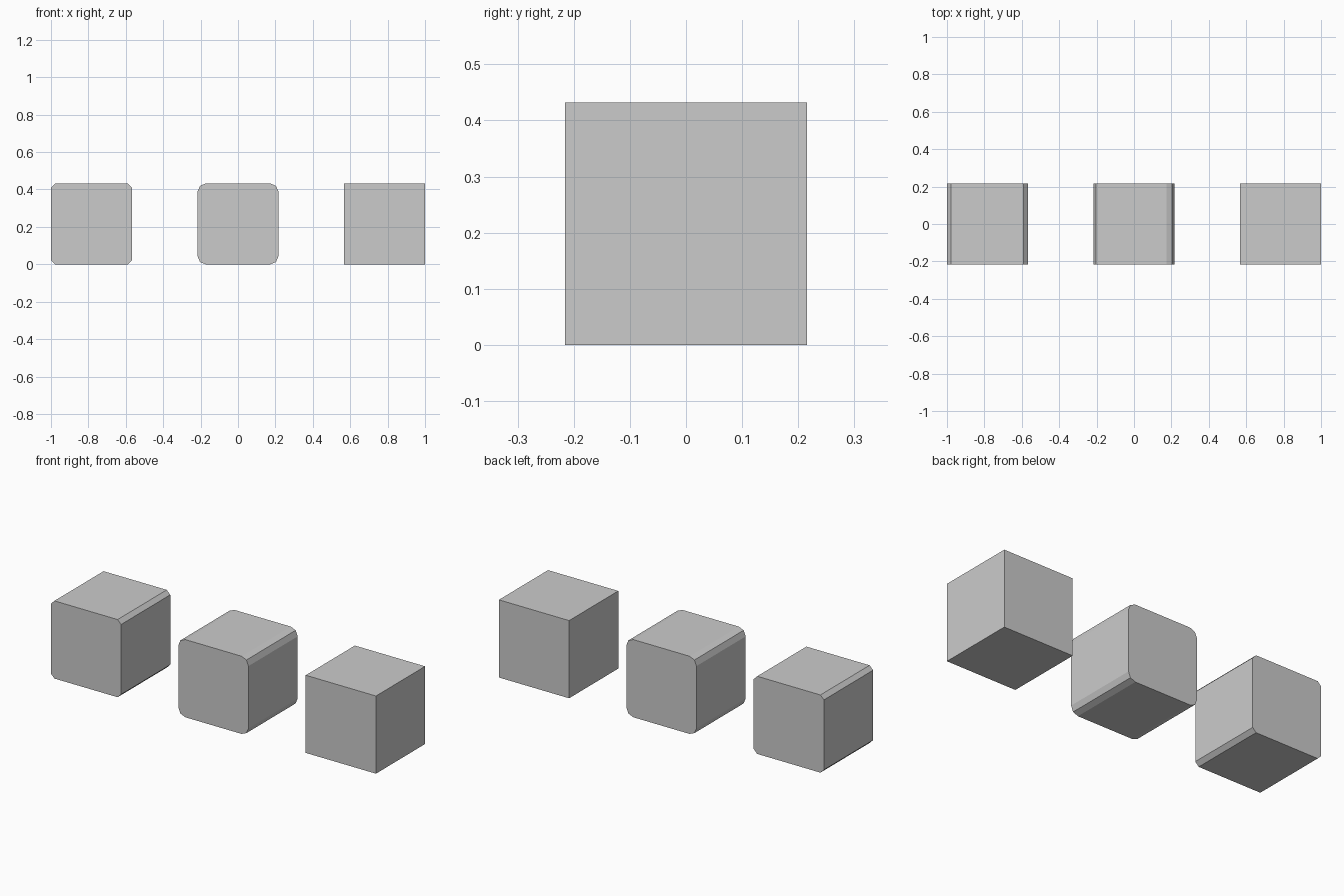
import bpy, bmesh

if "Cube" in bpy.data.objects:
    bpy.data.objects.remove(bpy.data.objects["Cube"])

SIZE = 0.432


def block(name, x, width=0.0, segments=1):
    # Cube whose four edges along y may be bevelled
    bm = bmesh.new()
    bmesh.ops.create_cube(bm, size=SIZE)
    if width:
        edges = [e for e in bm.edges
                 if abs(e.verts[0].co.y - e.verts[1].co.y) > SIZE / 2]
        bmesh.ops.bevel(bm, geom=edges, offset=width, offset_type='OFFSET',
                        segments=segments, profile=0.5, affect='EDGES')
    mesh = bpy.data.meshes.new(name)
    bm.to_mesh(mesh)
    bm.free()
    ob = bpy.data.objects.new(name, mesh)
    ob.location = (x, 0, SIZE / 2)
    bpy.context.collection.objects.link(ob)
    return ob


# Row of three blocks: small chamfer, rounded, plain
OFFSET = 1 - SIZE / 2
block("chamfered_block", -OFFSET, 0.0216, 1)
block("rounded_block", 0, 0.0432, 2)
block("plain_block", OFFSET)
